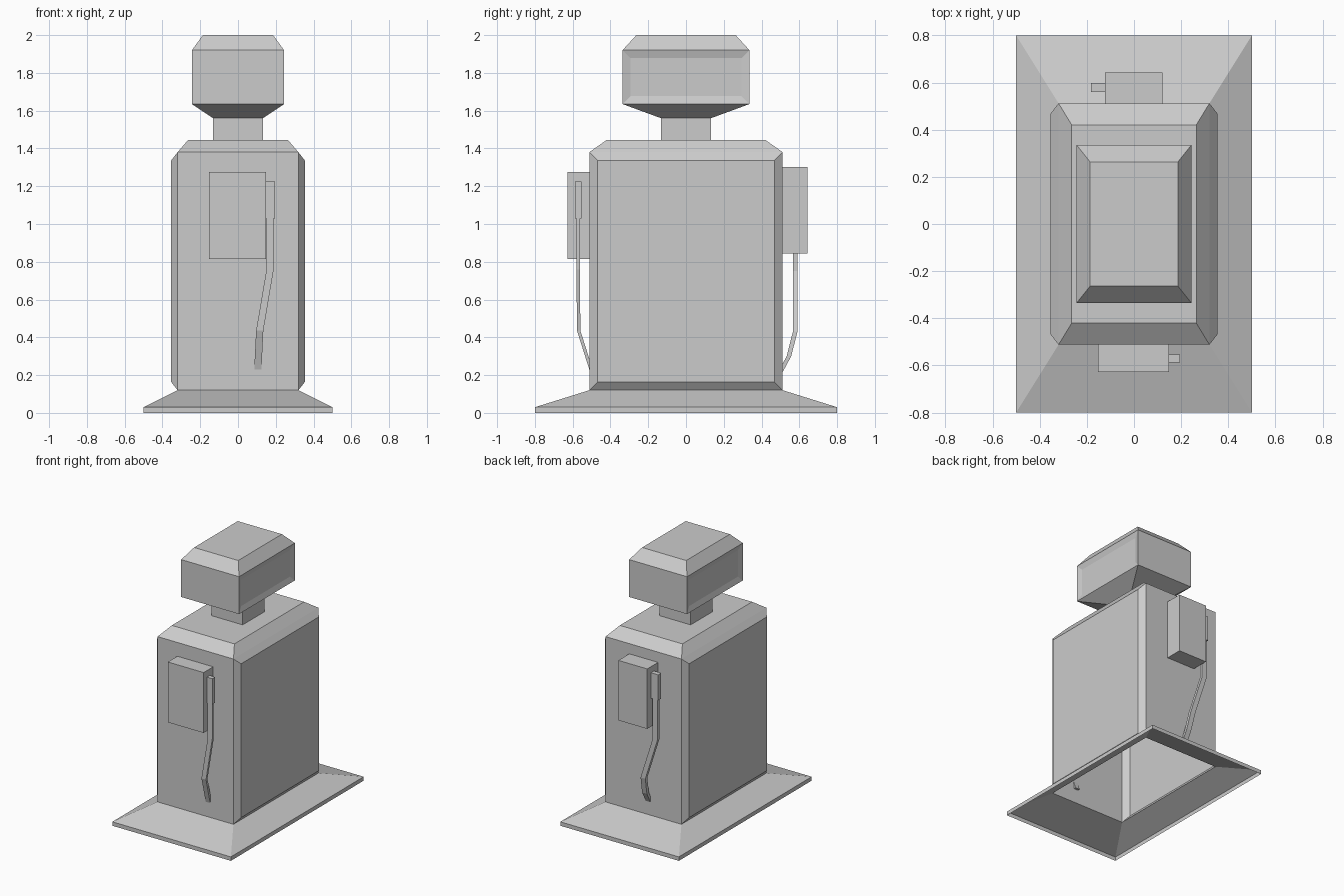
import bpy, bmesh
from mathutils import Vector

if "Cube" in bpy.data.objects:
    bpy.data.objects.remove(bpy.data.objects["Cube"])


def make_object(name, bm):
    mesh = bpy.data.meshes.new(name)
    bm.to_mesh(mesh)
    bm.free()
    obj = bpy.data.objects.new(name, mesh)
    bpy.context.collection.objects.link(obj)
    return obj


def loft(rings, cap_bottom=False, cap_top=False):
    """Stack level rectangles (cx, cy, half_x, half_y, z), bottom to top."""
    bm = bmesh.new()
    corners = ((-1, -1), (1, -1), (1, 1), (-1, 1))
    loops = [[bm.verts.new((cx + sx * hx, cy + sy * hy, z)) for sx, sy in corners]
             for cx, cy, hx, hy, z in rings]
    for low, high in zip(loops, loops[1:]):
        for i in range(4):
            j = (i + 1) % 4
            bm.faces.new((low[i], low[j], high[j], high[i]))
    if cap_bottom:
        bm.faces.new(loops[0][::-1])
    if cap_top:
        bm.faces.new(loops[-1])
    bm.normal_update()
    return bm


def inset_sides(bm, x, thickness, depth):
    """Inset the upright faces lying at +x and -x, then push them along their normal."""
    for s in (-1, 1):
        faces = [f for f in bm.faces if all(abs(v.co.x - s * x) < 1e-4 for v in f.verts)]
        for f in faces:
            bmesh.ops.inset_individual(bm, faces=[f], thickness=thickness, use_even_offset=True)
            bmesh.ops.translate(bm, verts=f.verts, vec=Vector((s * depth, 0, 0)))


def box(name, x, y, z):
    cx, cy = sum(x) / 2, sum(y) / 2
    hx, hy = (x[1] - x[0]) / 2, (y[1] - y[0]) / 2
    make_object(name, loft([(cx, cy, hx, hy, z[0]), (cx, cy, hx, hy, z[1])], True, True))


def hose(name, path, hx, hy):
    make_object(name, loft([(x, y, hx, hy, z) for x, y, z in reversed(path)], True, True))


# Flared plinth, open underneath
make_object("plinth", loft([(0, 0, .5, .8, 0), (0, 0, .5, .8, .03), (0, 0, .32, .512, .12)]))

# Cabinet with raised side panels and sloped top, open at the bottom
cabinet = loft([(0, 0, .32, .512, .12), (0, 0, .32, .512, 1.38), (0, 0, .264, .42, 1.445)],
               cap_top=True)
inset_sides(cabinet, .32, .044, .034)
make_object("cabinet", cabinet)

# Neck and display head with recessed side screens
head = loft([(0, 0, .132, .132, 1.445), (0, 0, .132, .132, 1.56), (0, 0, .244, .336, 1.635),
             (0, 0, .244, .336, 1.92), (0, 0, .186, .263, 2.0)], cap_top=True)
inset_sides(head, .244, .042, -.012)
make_object("display_head", head)

# Front holder, nozzle and hose
box("front_holder", (-.153, .149), (-.627, -.512), (.815, 1.275))
box("front_nozzle", (.149, .195), (-.587, -.553), (1.03, 1.225))
hose("front_hose", [(.17, -.571, 1.03), (.17, -.571, .76), (.115, -.568, .435),
                    (.105, -.503, .23)], .019, .009)

# Back holder, nozzle and hose
box("back_holder", (-.123, .12), (.512, .643), (.845, 1.302))
box("back_nozzle", (-.183, -.123), (.56, .597), (1.06, 1.255))
hose("back_hose", [(-.152, .579, 1.06), (-.152, .579, .75), (-.05, .578, .43),
                   (-.04, .545, .30), (-.04, .502, .22)], .02, .012)
